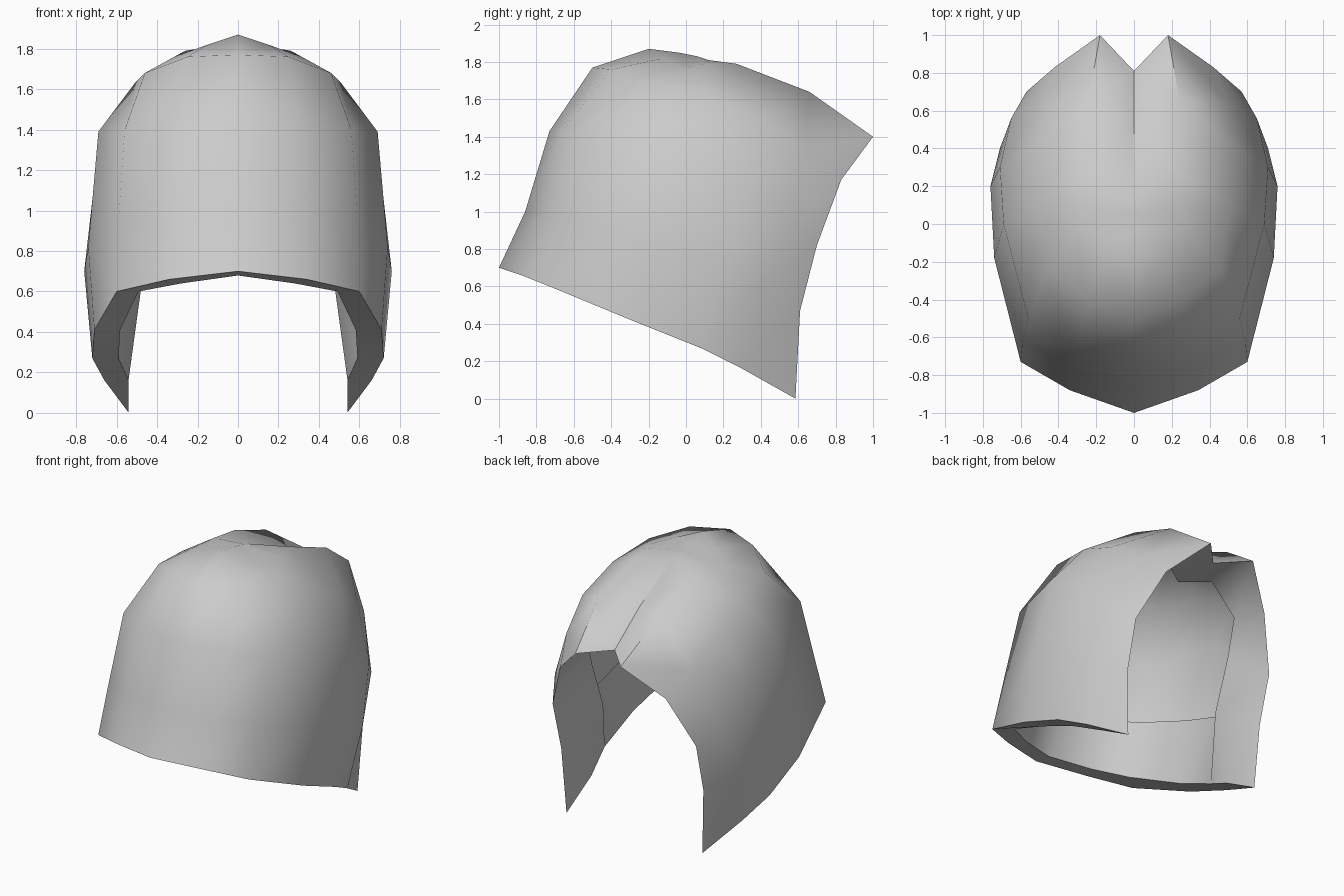
import bpy, bmesh

if "Cube" in bpy.data.objects:
    bpy.data.objects.remove(bpy.data.objects["Cube"])

# Half-shell rings, each running from the front centre line round to the back opening
rim = [(0, -1, .70), (.34, -.88, .66), (.60, -.73, .60), (.71, -.27, .41),
       (.72, .08, .27), (.66, .30, .16), (.54, .585, 0)]
cheek = [(0, -.86, 1.0), (.33, -.77, .98), (.59, -.62, .95), (.74, -.18, .82),
         (.76, .20, .70), (.71, .40, .58), (.565, .61, .47)]
temple = [(0, -.73, 1.43), (.30, -.66, 1.43), (.56, -.50, 1.40), (.69, 0, 1.39),
          (.71, .30, 1.14), (.65, .56, .96), (.57, .70, .82)]
crown = [(0, -.50, 1.77), (.25, -.40, 1.76), (.46, -.24, 1.68), (.51, .10, 1.63),
         (.54, .40, 1.50), (.50, .64, 1.33), (.42, .83, 1.17)]
lobe = [(0, -.20, 1.87), (.15, -.12, 1.82), (.30, -.02, 1.765), (.26, .10, 1.79),
        (.22, .27, 1.79), (.24, .66, 1.64), (.18, 1.0, 1.40)]
# Parting groove on the centre line, ending in the notch at the back
apex = (0, -.20, 1.87)
groove = [apex, apex, (0, -.04, 1.85), (0, .06, 1.83),
          (0, .12, 1.81), (0, .52, 1.61), (0, .81, 1.40)]
rings = [rim, cheek, temple, crown, lobe, groove]
LAST = len(rim) - 1


def inset(p, ring):
    """Move a shell point inward to the lining."""
    x, y, z = p
    if ring is rim:
        return (x * .82, y * .87 if y < 0 else y, z * .97 if y < -.8 else z)
    return (x * .78, y * .87, z * (1.2 - .2 * z))


# Lining shares the back edge with the shell, so it tapers to a sharp lip there
lining = [[inset(p, r) if j < LAST else p for j, p in enumerate(r)] for r in rings]
# It folds in deeper at the lower back corners
lining[1][LAST - 1] = (.47, .27, .68)
lining[2][LAST - 1] = (.45, .42, 1.02)

bm = bmesh.new()
outer = [[bm.verts.new(p) for p in r] for r in rings]
inner = [[bm.verts.new(p) for p in r] for r in lining]

for i in range(len(rings) - 1):
    for j in range(LAST):
        # Outer shell
        bm.faces.new((outer[i][j], outer[i][j + 1], outer[i + 1][j + 1], outer[i + 1][j]))
        # Turned-in lining along the lower rim and the back opening only
        if i == 0 or j == LAST - 1:
            bm.faces.new((inner[i][j], inner[i + 1][j], inner[i + 1][j + 1], inner[i][j + 1]))
# Thickness of the lower rim
for j in range(LAST):
    bm.faces.new((outer[0][j], inner[0][j], inner[0][j + 1], outer[0][j + 1]))

bmesh.ops.remove_doubles(bm, verts=bm.verts, dist=1e-4)
loose = [v for v in bm.verts if not v.link_faces]
bmesh.ops.delete(bm, geom=loose, context='VERTS')
# Keep the parting groove crisp
for e in bm.edges:
    if all(v.co.x == 0 and v.co.y > .1 for v in e.verts):
        e.smooth = False

mesh = bpy.data.meshes.new("hood_shell")
bm.to_mesh(mesh)
bm.free()
shell = bpy.data.objects.new("hood_shell", mesh)
bpy.context.collection.objects.link(shell)

# Smooth shading with sharp rim, then the mirrored half
bpy.context.view_layer.objects.active = shell
shell.select_set(True)
bpy.ops.object.shade_smooth_by_angle(angle=1.2)
mirror = shell.modifiers.new("mirror", 'MIRROR')
mirror.use_clip = True
mirror.merge_threshold = 0.001
